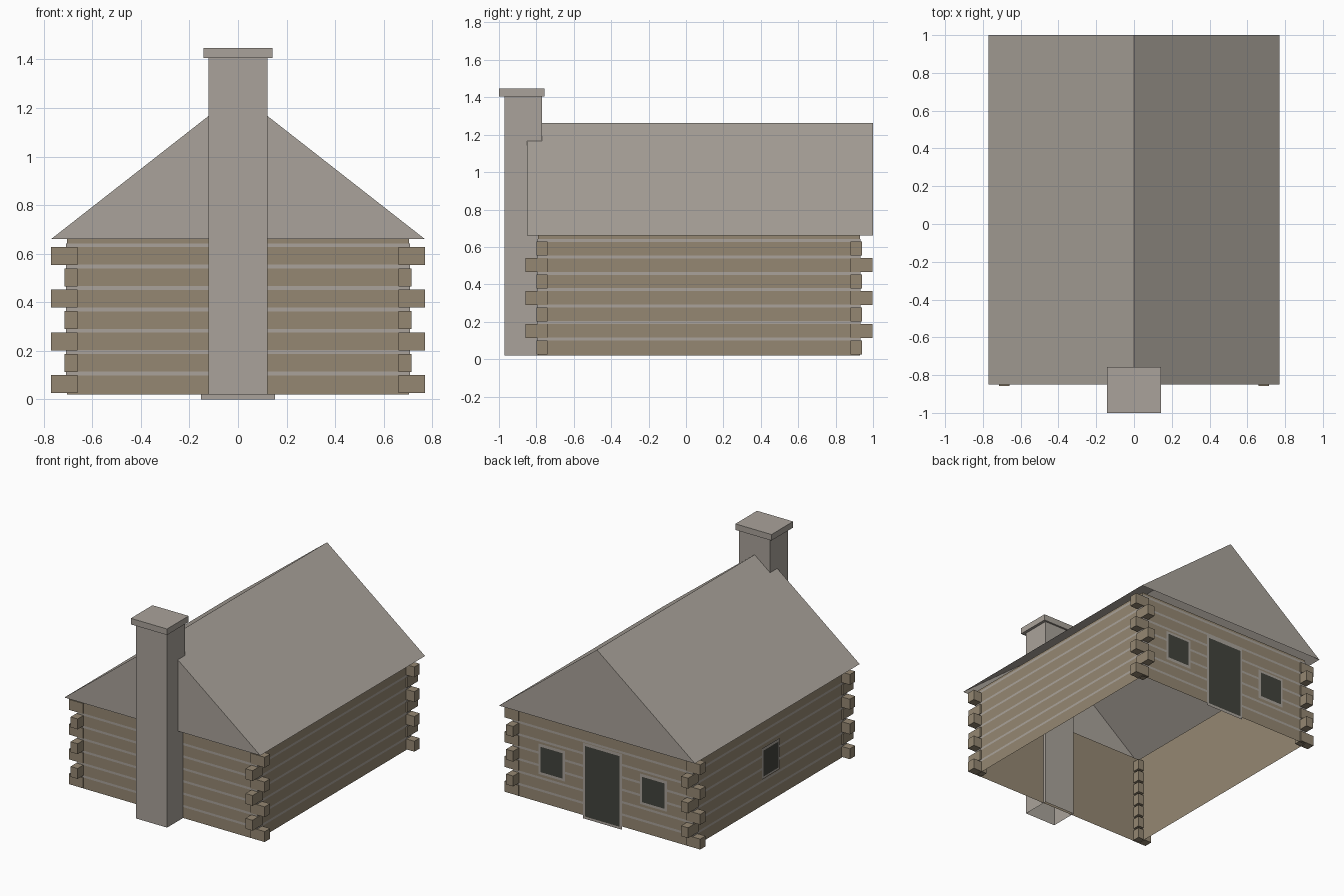
import bpy, bmesh
from mathutils import Vector

cube = bpy.data.objects.get("Cube")
if cube:
    bpy.data.objects.remove(cube, do_unlink=True)


def material(name, rgb):
    m = bpy.data.materials.new(name)
    m.use_nodes = True
    m.diffuse_color = (*rgb, 1)
    m.node_tree.nodes["Principled BSDF"].inputs["Base Color"].default_value = (*rgb, 1)
    return m


wood = material("log brown", (0.30, 0.245, 0.17))
stone = material("stone grey", (0.40, 0.365, 0.325))
dark = material("dark opening", (0.055, 0.056, 0.046))


def finish(bm, name, mat):
    me = bpy.data.meshes.new(name)
    bm.to_mesh(me)
    bm.free()
    ob = bpy.data.objects.new(name, me)
    me.materials.append(mat)
    bpy.context.collection.objects.link(ob)
    return ob


def add_box(bm, lo, hi):
    """Axis-aligned box between two corners; returns its faces."""
    vs = bmesh.ops.create_cube(bm, size=1)["verts"]
    lo, hi = Vector(lo), Vector(hi)
    for v in vs:
        v.co = (lo + hi) / 2 + v.co * (hi - lo)
    return list({f for v in vs for f in v.link_faces})


def add_quad(bm, *pts):
    return bm.faces.new([bm.verts.new(p) for p in pts])


def drop_caps(bm, faces, sides):
    """Open a box at the bottom (-1) and/or top (1)."""
    bm.normal_update()
    gone = [f for f in faces if round(f.normal.z) in sides]
    bmesh.ops.delete(bm, geom=gone, context="FACES_ONLY")


WX, FRONT, BACK = 0.705, -0.79, 0.93      # wall planes
BASE, EAVE, RIDGE = 0.02, 0.66, 1.262
LEVELS, PITCH = 7, 0.088

# Thin walls, open above and below
bm = bmesh.new()
drop_caps(bm, add_box(bm, (-WX, FRONT, BASE), (WX, BACK, EAVE)), (-1, 1))
finish(bm, "walls", wood)

# Mortar lines wrapped around the walls
bm = bmesh.new()
e = 0.003
for i in range(LEVELS):
    z = 0.099 + i * PITCH
    drop_caps(bm, add_box(bm, (-WX - e, FRONT - e, z), (WX + e, BACK + e, z + 0.016)), (-1, 1))
finish(bm, "mortar_lines", stone)

# Interlocking log ends, alternating direction on each course
bm = bmesh.new()
for i in range(LEVELS):
    z = 0.026 + i * PITCH
    out_x, out_y = (0.77, 0.01) if i % 2 == 0 else (0.715, 0.068)
    for s in (-1, 1):
        xs = sorted((s * 0.66, s * out_x))
        for y0, y1 in ((FRONT - out_y, FRONT + 0.05), (BACK - 0.05, BACK + out_y)):
            add_box(bm, (xs[0], y0, z), (xs[1], y1, z + 0.074))
finish(bm, "log_ends", wood)

# Roof slopes with gable ends, open underneath
bm = bmesh.new()
ends = []
for y in (-0.85, 1.0):
    ends.append([bm.verts.new(p) for p in ((-0.77, y, EAVE), (0.77, y, EAVE), (0, y, RIDGE))])
f, b = ends
bm.faces.new(f)
bm.faces.new(b[::-1])
bm.faces.new((f[1], b[1], b[2], f[2]))
bm.faces.new((f[2], b[2], b[0], f[0]))
finish(bm, "roof", stone)

# Chimney with overhanging cap
bm = bmesh.new()
drop_caps(bm, add_box(bm, (-0.122, -0.97, BASE), (0.122, -0.77, 1.405)), (-1,))
finish(bm, "chimney", stone)
bm = bmesh.new()
add_box(bm, (-0.142, -1, 1.405), (0.142, -0.757, 1.448))
finish(bm, "chimney_cap", stone)


def opening(name, place, c, half, z0, z1, border=0.018):
    """Framed dark panel laid on a wall; place maps (along, up, out) to xyz."""
    for part, inset, out, mat in (("frame", 0, 0.006, stone), ("panel", border, 0.009, dark)):
        bm = bmesh.new()
        a0, a1 = c - half + inset, c + half - inset
        b0, b1 = z0 + inset, z1 - inset
        add_quad(bm, *(place(a, z, out) for a, z in ((a0, b0), (a1, b0), (a1, b1), (a0, b1))))
        finish(bm, name + "_" + part, mat)


def on_back(a, z, out):
    return (-a, BACK + out, z)


def on_right(a, z, out):
    return (-WX - out, -a, z)


# Door, its two windows and the side window
opening("door", on_back, 0, 0.153, 0, 0.537)
opening("back_left_window", on_back, -0.4, 0.105, 0.222, 0.438)
opening("back_right_window", on_back, 0.4, 0.105, 0.222, 0.438)
opening("side_window", on_right, -0.065, 0.1, 0.21, 0.43)
